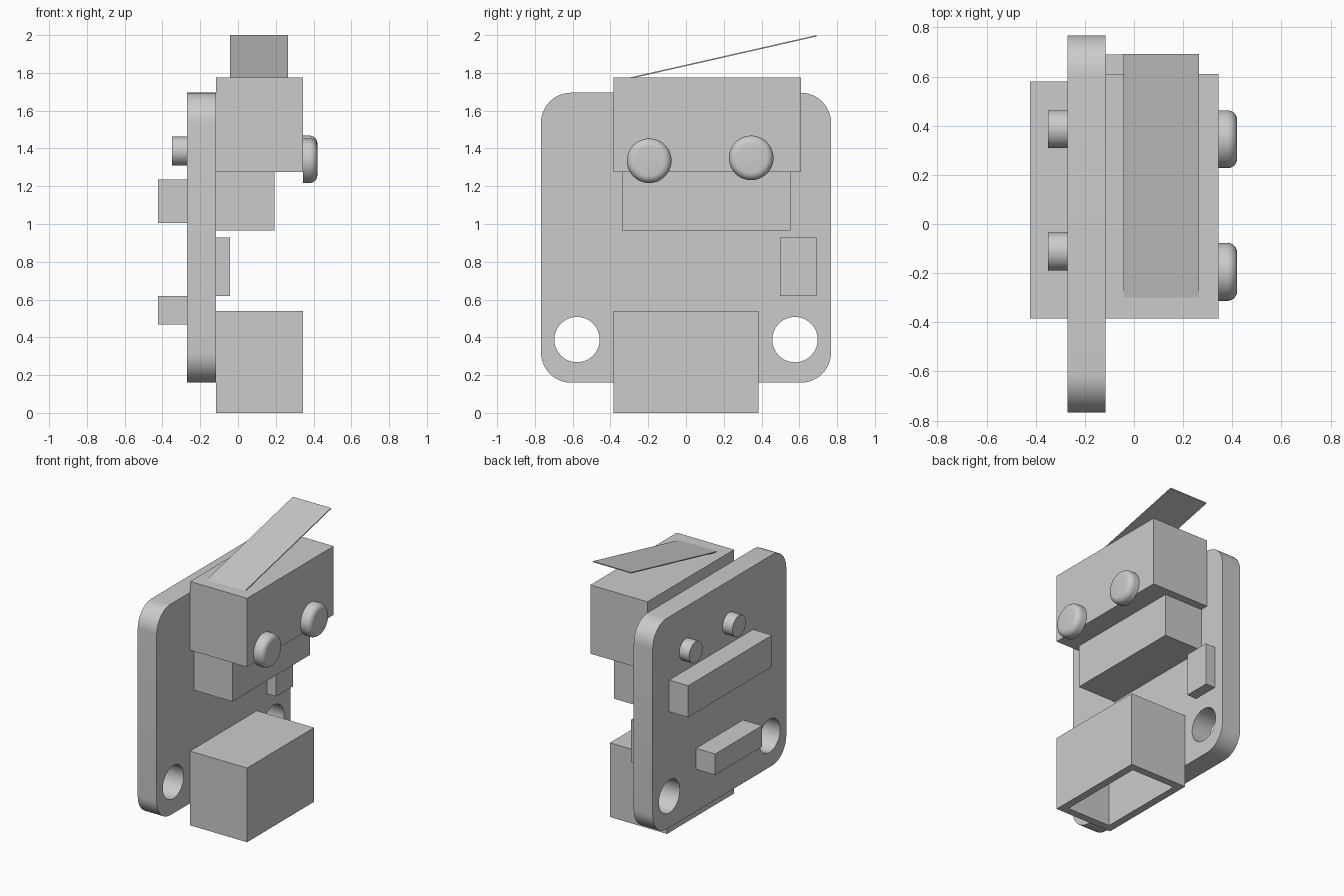
import bpy, bmesh, math
from mathutils import Matrix

if "Cube" in bpy.data.objects:
    bpy.data.objects.remove(bpy.data.objects["Cube"], do_unlink=True)

grey = bpy.data.materials.new("plain_grey")
grey.use_nodes = True
grey.diffuse_color = (0.6, 0.6, 0.6, 1)
grey.node_tree.nodes["Principled BSDF"].inputs["Base Color"].default_value = (0.6, 0.6, 0.6, 1)


def finish(name, bm, smooth=False):
    bmesh.ops.recalc_face_normals(bm, faces=bm.faces)
    mesh = bpy.data.meshes.new(name)
    bm.to_mesh(mesh)
    bm.free()
    mesh.materials.append(grey)
    obj = bpy.data.objects.new(name, mesh)
    bpy.context.collection.objects.link(obj)
    if smooth:
        smooth_shade(obj)
    return obj


def activate(obj):
    bpy.ops.object.select_all(action='DESELECT')
    obj.select_set(True)
    bpy.context.view_layer.objects.active = obj


def smooth_shade(obj):
    activate(obj)
    bpy.ops.object.shade_smooth_by_angle(angle=math.radians(35))


def box_mesh(x, y, z):
    """Box from (min, max) pairs."""
    bm = bmesh.new()
    spans = (x, y, z)
    size = [b - a for a, b in spans]
    mid = [(a + b) / 2 for a, b in spans]
    bmesh.ops.create_cube(bm, size=1, matrix=Matrix.Translation(mid) @ Matrix.Diagonal((*size, 1)))
    return bm


def disc_mesh(x, y, z, radius, segments=48):
    """Cylinder along x."""
    bm = bmesh.new()
    place = Matrix.Translation(((x[0] + x[1]) / 2, y, z)) @ Matrix.Rotation(math.pi / 2, 4, 'Y')
    bmesh.ops.create_cone(bm, cap_ends=True, segments=segments, radius1=radius, radius2=radius,
                          depth=x[1] - x[0], matrix=place)
    return bm


BACK, FACE, OUTER = -0.27, -0.117, 0.343

# Circuit board with rounded corners and two mounting holes
bm = box_mesh((BACK, FACE), (-0.768, 0.768), (0.16, 1.695))
corners = [e for e in bm.edges if abs(e.verts[0].co.x - e.verts[1].co.x) > 0.1]
bmesh.ops.bevel(bm, geom=corners, offset=0.16, offset_type='OFFSET', segments=12,
                profile=0.5, affect='EDGES')
board = finish("circuit_board", bm)
for side in (-1, 1):
    cutter = finish("hole_cutter", disc_mesh((-0.4, 0.1), 0.577 * side, 0.388, 0.12))
    cutter.hide_render = True
    mod = board.modifiers.new("mounting_hole", 'BOOLEAN')
    mod.operation = 'DIFFERENCE'
    mod.solver = 'EXACT'
    mod.object = cutter
    activate(board)
    bpy.ops.object.modifier_apply(modifier=mod.name)
    bpy.data.objects.remove(cutter, do_unlink=True)
smooth_shade(board)

# Plain blocks on both sides of the board
finish("switch_body", box_mesh((FACE, OUTER), (-0.385, 0.61), (1.275, 1.775)))
finish("switch_base", box_mesh((FACE, 0.192), (-0.338, 0.552), (0.965, 1.275)))
finish("small_component", box_mesh((FACE, -0.042), (0.498, 0.69), (0.62, 0.928)))
finish("upper_solder_bar", box_mesh((-0.424, BACK), (-0.385, 0.58), (1.005, 1.235)))
finish("lower_solder_bar", box_mesh((-0.424, BACK), (-0.27, 0.27), (0.467, 0.62)))

# Connector socket, open at the bottom
bm = box_mesh((FACE, OUTER), (-0.385, 0.385), (0, 0.54))
bottom = min(bm.faces, key=lambda f: f.calc_center_median().z)
bmesh.ops.inset_region(bm, faces=[bottom], thickness=0.055, use_even_offset=True)
roof = bmesh.ops.extrude_face_region(bm, geom=[bottom])
bmesh.ops.delete(bm, geom=[bottom], context='FACES_ONLY')
bmesh.ops.translate(bm, vec=(0, 0, 0.48), verts=[v for v in roof["geom"] if isinstance(v, bmesh.types.BMVert)])
finish("connector_socket", bm)

# Screw heads with rounded outer rims
for name, y, z in (("front_screw_head", -0.195, 1.335), ("rear_screw_head", 0.345, 1.35)):
    bm = disc_mesh((OUTER, 0.42), y, z, 0.118)
    rim = [e for e in bm.edges if all(v.co.x > 0.4 for v in e.verts)]
    bmesh.ops.bevel(bm, geom=rim, offset=0.04, offset_type='OFFSET', segments=6,
                    profile=0.5, affect='EDGES')
    finish(name, bm, smooth=True)

# Screw ends behind the board
for name, y in (("front_screw_end", -0.112), ("rear_screw_end", 0.386)):
    finish(name, disc_mesh((-0.35, BACK), y, 1.386, 0.077), smooth=True)

# Sloping switch lever, sheared up from a thin plate
bm = box_mesh((-0.042, 0.265), (-0.3, 0.692), (1.768, 1.775))
for v in bm.verts:
    if v.co.y > 0:
        v.co.z += 0.225
finish("switch_lever", bm)
